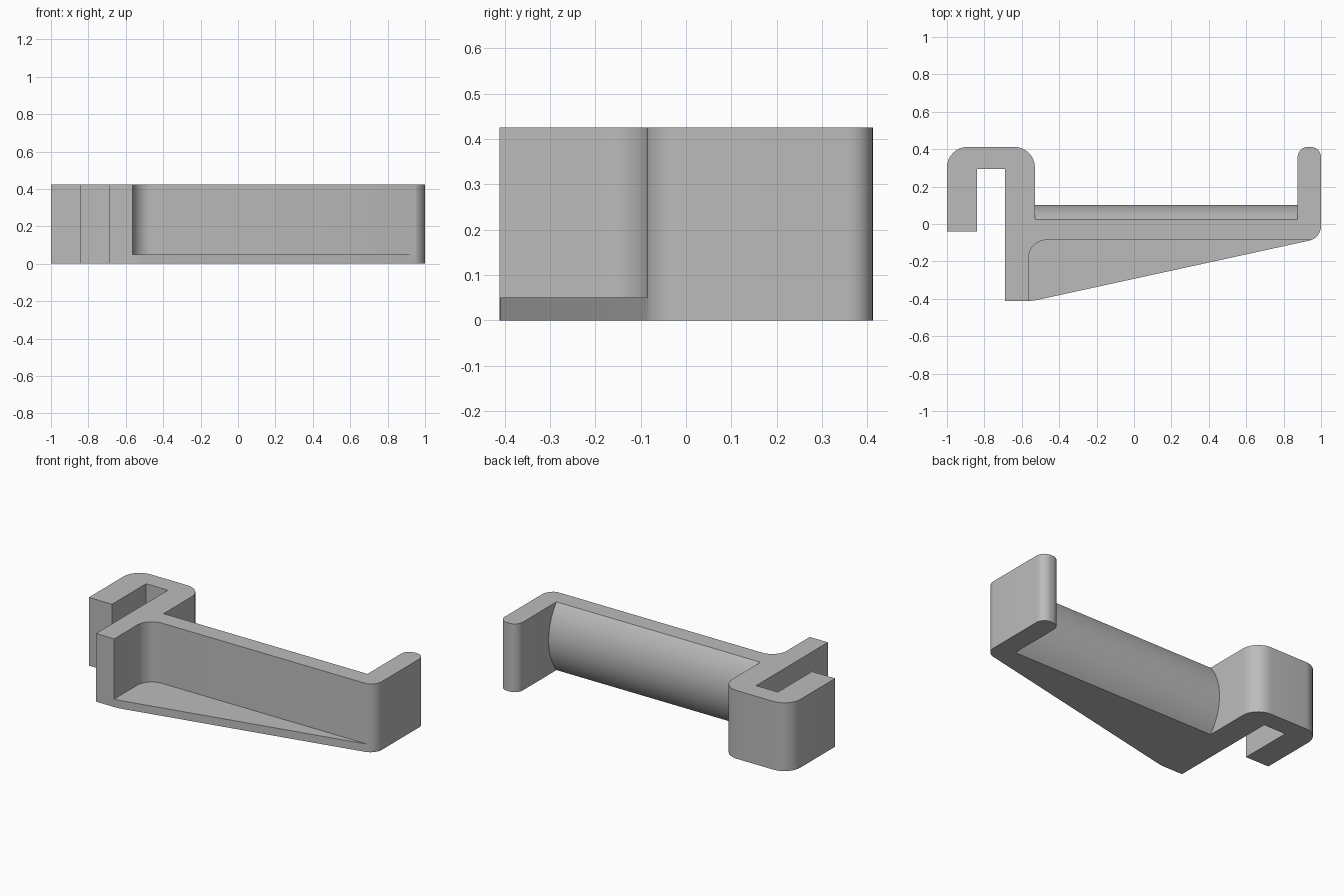
import bpy
import bmesh
import math
from mathutils import Vector, Matrix

if "Cube" in bpy.data.objects:
    bpy.data.objects.remove(bpy.data.objects["Cube"], do_unlink=True)

HEIGHT = 0.425

grey = bpy.data.materials.new("plain grey")
grey.use_nodes = True
grey.diffuse_color = (0.5, 0.5, 0.5, 1)
grey.node_tree.nodes["Principled BSDF"].inputs["Base Color"].default_value = (0.5, 0.5, 0.5, 1)


def rounded(corners, steps=12):
    """Outline from (x, y, radius) corners, with an arc at each non-zero radius."""
    points = []
    for i, (x, y, r) in enumerate(corners):
        here = Vector((x, y))
        if r == 0:
            points.append(here)
            continue
        a = (Vector(corners[i - 1][:2]) - here).normalized()
        b = (Vector(corners[(i + 1) % len(corners)][:2]) - here).normalized()
        half = a.angle(b) / 2
        centre = here + (a + b).normalized() * (r / math.sin(half))
        start = here + a * (r / math.tan(half)) - centre
        end = here + b * (r / math.tan(half)) - centre
        sweep = math.atan2(start.x * end.y - start.y * end.x, start.dot(end))
        for k in range(steps + 1):
            points.append(centre + Matrix.Rotation(sweep * k / steps, 2) @ start)
    return points


def extrude(name, base, direction):
    """Solid made by sweeping a flat 3D outline along a direction."""
    bm = bmesh.new()
    face = bm.faces.new([bm.verts.new(p) for p in base])
    new = bmesh.ops.extrude_face_region(bm, geom=[face])["geom"]
    bmesh.ops.translate(bm, vec=direction,
                        verts=[g for g in new if isinstance(g, bmesh.types.BMVert)])
    if not any(f is face for f in bm.faces):
        bm.faces.new([v for v in face.verts])
    bmesh.ops.recalc_face_normals(bm, faces=bm.faces)
    mesh = bpy.data.meshes.new(name)
    bm.to_mesh(mesh)
    bm.free()
    mesh.materials.append(grey)
    obj = bpy.data.objects.new(name, mesh)
    bpy.context.collection.objects.link(obj)
    return obj


def activate(obj):
    bpy.ops.object.select_all(action='DESELECT')
    obj.select_set(True)
    bpy.context.view_layer.objects.active = obj


# Whole bracket footprint: hook, front leg, sloped gusset and end arm
footprint = rounded([
    (-1, -0.04, 0), (-0.84, -0.04, 0), (-0.84, 0.295, 0), (-0.69, 0.295, 0),
    (-0.69, -0.411, 0), (-0.54, -0.411, 0.25), (1, -0.075, 0.08),
    (1, 0.412, 0.055), (0.875, 0.412, 0.055), (0.875, 0.025, 0),
    (-0.53, 0.025, 0), (-0.53, 0.412, 0.11), (-1, 0.412, 0.11),
])
bracket = extrude("hook_bracket", [(p.x, p.y, 0) for p in footprint], (0, 0, HEIGHT))

# Pocket above the gusset, leaving only a thin floor
pocket = rounded([(-0.565, -0.6, 0), (1.2, -0.6, 0), (1.2, -0.085, 0), (-0.565, -0.085, 0.1)])
cutter = extrude("pocket_cutter", [(p.x, p.y, 0.05) for p in pocket], (0, 0, HEIGHT))
cutter.hide_render = True
cut = bracket.modifiers.new("pocket", 'BOOLEAN')
cut.operation = 'DIFFERENCE'
cut.solver = 'EXACT'
cut.object = cutter
activate(bracket)
bpy.ops.object.modifier_apply(modifier=cut.name)
bpy.data.objects.remove(cutter, do_unlink=True)

# Curved pad bulging from the back of the crossbar
sag, half_h, back = 0.077, HEIGHT / 2, 0.025
radius = (half_h ** 2 + sag ** 2) / (2 * sag)
spread = math.asin(half_h / radius)
arc = [spread * (2 * k / 32 - 1) for k in range(33)]
section = [(-0.54, back + sag - radius + radius * math.cos(t), half_h + radius * math.sin(t))
           for t in arc]
section += [(-0.54, -0.02, HEIGHT - 0.05), (-0.54, -0.02, 0.05)]
pad = extrude("curved_pad", section, (1.425, 0, 0))

for obj in (bracket, pad):
    activate(obj)
    bpy.ops.object.shade_smooth_by_angle(angle=math.radians(30))
